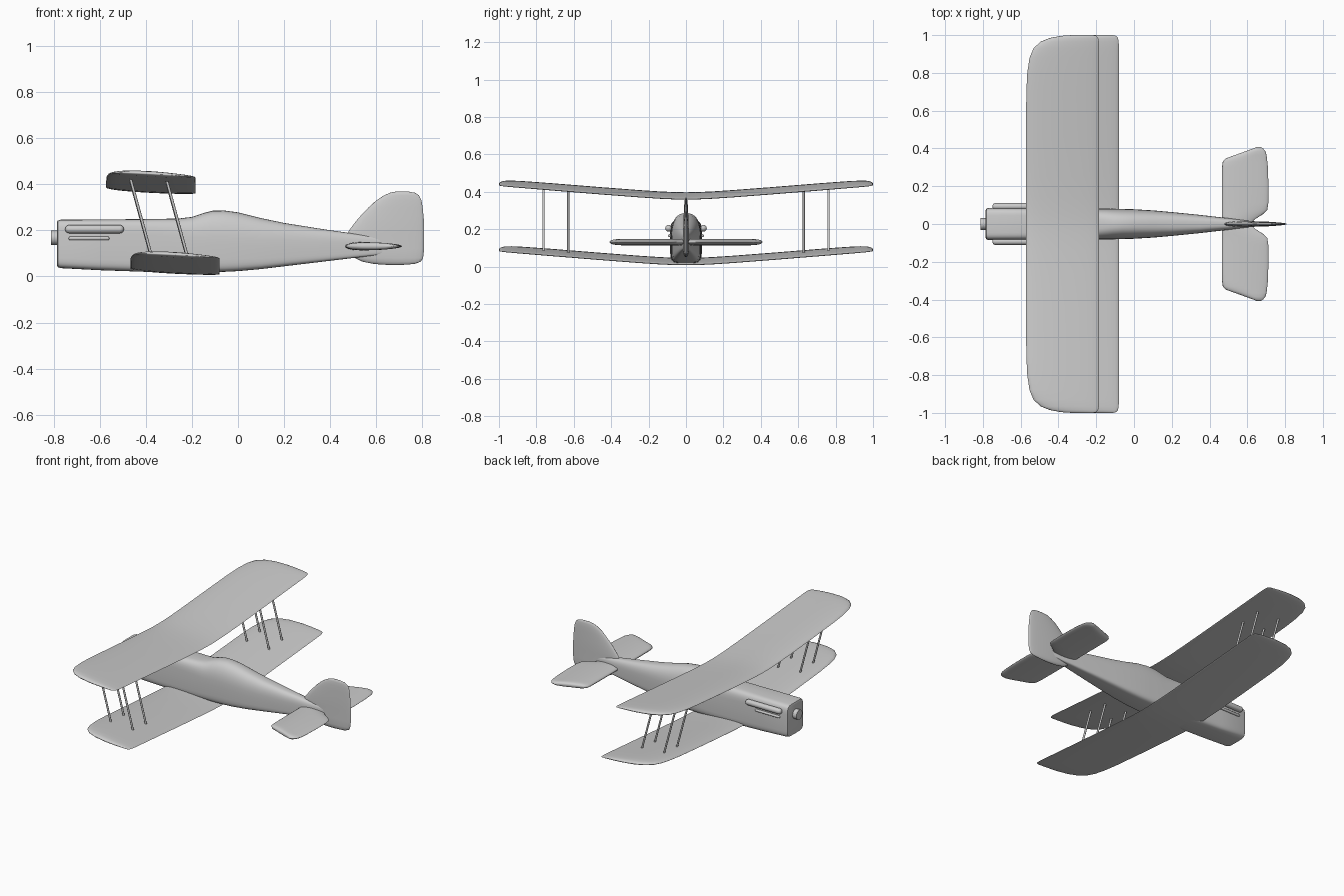
import bpy, bmesh, math
from mathutils import Vector

if "Cube" in bpy.data.objects:
    bpy.data.objects.remove(bpy.data.objects["Cube"])

def loft(name, rings, angle=40):
    """Skin a list of point rings and cap both ends."""
    bm = bmesh.new()
    vs = [[bm.verts.new(p) for p in r] for r in rings]
    n = len(vs[0])
    for a, b in zip(vs, vs[1:]):
        for i in range(n):
            j = (i + 1) % n
            bm.faces.new((a[i], a[j], b[j], b[i]))
    bm.faces.new(vs[0][::-1])
    bm.faces.new(vs[-1])
    bmesh.ops.recalc_face_normals(bm, faces=bm.faces[:])
    me = bpy.data.meshes.new(name)
    bm.to_mesh(me)
    bm.free()
    ob = bpy.data.objects.new(name, me)
    bpy.context.collection.objects.link(ob)
    bpy.ops.object.select_all(action='DESELECT')
    ob.select_set(True)
    bpy.context.view_layer.objects.active = ob
    bpy.ops.object.shade_smooth_by_angle(angle=math.radians(angle))
    return ob

def spow(v, e):
    return math.copysign(abs(v) ** e, v)

def section(le, te, up, down, count=28):
    """Rounded aerofoil outline as (x, height) pairs, thickest near the front."""
    pts = []
    for i in range(count):
        a = 2 * math.pi * i / count
        u = (1 - math.cos(a)) / 2
        h = abs(math.sin(a)) ** 0.9 * (1.12 - 0.45 * u)
        pts.append((le + (te - le) * u, h * (up if a <= math.pi else -down)))
    return pts

def rod(name, a, b, r, round_ends=False, count=16):
    """Straight rod, optionally with hemispherical ends."""
    a, b = Vector(a), Vector(b)
    d = (b - a).normalized()
    s = d.orthogonal().normalized()
    t = d.cross(s)
    prof = [(a, r), (b, r)]
    if round_ends:
        q = [math.radians(k) for k in (8, 30, 50, 70, 90)]
        prof = [(a + d * r * (1 - math.cos(k)), r * math.sin(k)) for k in q]
        prof += [(b - d * r * (1 - math.cos(k)), r * math.sin(k)) for k in q[::-1]]
    ang = [2 * math.pi * i / count for i in range(count)]
    return loft(name, [[c + s * math.cos(k) * w + t * math.sin(k) * w for k in ang] for c, w in prof])

# Fuselage: x, half width, bottom z, top z, roundness exponent of the upper half
body = [(-.785, .074, .048, .236, 6), (-.782, .081, .040, .242, 6), (-.77, .085, .036, .246, 6),
        (-.6, .085, .027, .247, 6), (-.4, .084, .020, .249, 5), (-.26, .083, .019, .251, 4),
        (-.2, .082, .019, .258, 3.2), (-.15, .082, .019, .275, 2.8), (-.11, .081, .019, .285, 2.6),
        (-.06, .08, .020, .286, 2.5), (0, .078, .023, .278, 2.5), (.1, .072, .032, .253, 2.6),
        (.2, .063, .044, .232, 2.8), (.35, .048, .062, .208, 3), (.5, .031, .080, .186, 3),
        (.6, .018, .092, .174, 3), (.68, .008, .103, .165, 3)]
rings = []
for x, w, lo, hi, n in body:
    c, ring = lo + (hi - lo) * .45, []
    for i in range(40):
        a = 2 * math.pi * i / 40
        e = 2 / (n if math.sin(a) > 0 else 6)
        h = hi - c if math.sin(a) > 0 else c - lo
        ring.append((x, w * spow(math.cos(a), e), c + h * spow(math.sin(a), e)))
    rings.append(ring)
loft("fuselage", rings)

# Wings: span position, leading edge, trailing edge, thickness scale
half = [(0, -.572, -.185, 1), (.06, -.572, -.185, 1), (.14, -.572, -.185, 1), (.25, -.572, -.185, 1),
        (.45, -.572, -.185, 1), (.7, -.570, -.185, 1), (.8, -.565, -.185, .98), (.88, -.553, -.185, .95),
        (.93, -.532, -.185, .9), (.965, -.495, -.186, .8), (.985, -.445, -.19, .62),
        (.996, -.385, -.20, .38), (1, -.33, -.215, .12)]
span = [(-y, l, t, k) for y, l, t, k in half[:0:-1]] + half

def wing(name, dx, dz):
    out = []
    for y, l, t, k in span:
        rise = .072 * (math.sqrt(y * y + .0225) - .15) / .861
        out.append([(x + dx, y, dz + rise + h - .065 * (x + .572))
                    for x, h in section(l, t, .019 * k, .012 * k)])
    loft(name, out, 60)

wing("upper_wing", 0, .386)
wing("lower_wing", .105, .035)

# Tailplane halves
tail = [(0, .47, .62, .9), (.025, .466, .64, 1), (.05, .465, .68, 1), (.075, .465, .706, 1),
        (.11, .465, .711, 1), (.2, .465, .712, 1), (.3, .466, .709, 1), (.33, .47, .706, 1),
        (.347, .485, .704, .98), (.365, .535, .702, .9), (.385, .59, .695, .8),
        (.4, .632, .683, .55), (.408, .65, .67, .15)]
for side, label in ((1, "left"), (-1, "right")):
    loft(label + "_tailplane", [[(x, side * y, .131 + h) for x, h in section(l, t, .019 * k, .019 * k)]
                                for y, l, t, k in tail], 60)

# Fin and rudder
fin = [(.05, .65, .71, .2), (.054, .59, .765, .5), (.064, .54, .793, .8), (.08, .508, .803, 1),
       (.12, .483, .808, 1), (.18, .474, .808, 1), (.2, .482, .808, 1), (.25, .52, .806, .9),
       (.3, .567, .801, .75), (.33, .60, .796, .65), (.352, .634, .785, .5),
       (.363, .66, .768, .35), (.368, .685, .74, .1)]
loft("fin", [[(x, h, z) for x, h in section(l, t, .016 * k, .016 * k)] for z, l, t, k in fin], 60)

# Wing struts, exhaust pipes and nose hub
for s, label in ((1, "left"), (-1, "right")):
    for y in (.63, .762):
        rise = .052 * (y / .762)
        rod(label + "_front_strut", (-.47, s * y, .385 + rise), (-.372, s * y, .025 + rise), .006, count=10)
        rod(label + "_rear_strut", (-.312, s * y, .375 + rise), (-.214, s * y, .015 + rise), .006, count=10)
    rod(label + "_exhaust_pipe", (-.75, s * .093, .205), (-.495, s * .093, .205), .018, True)
    rod(label + "_lower_pipe", (-.735, s * .088, .165), (-.558, s * .088, .165), .008, True)
rod("nose_hub", (-.812, 0, .168), (-.77, 0, .168), .031, count=24)
